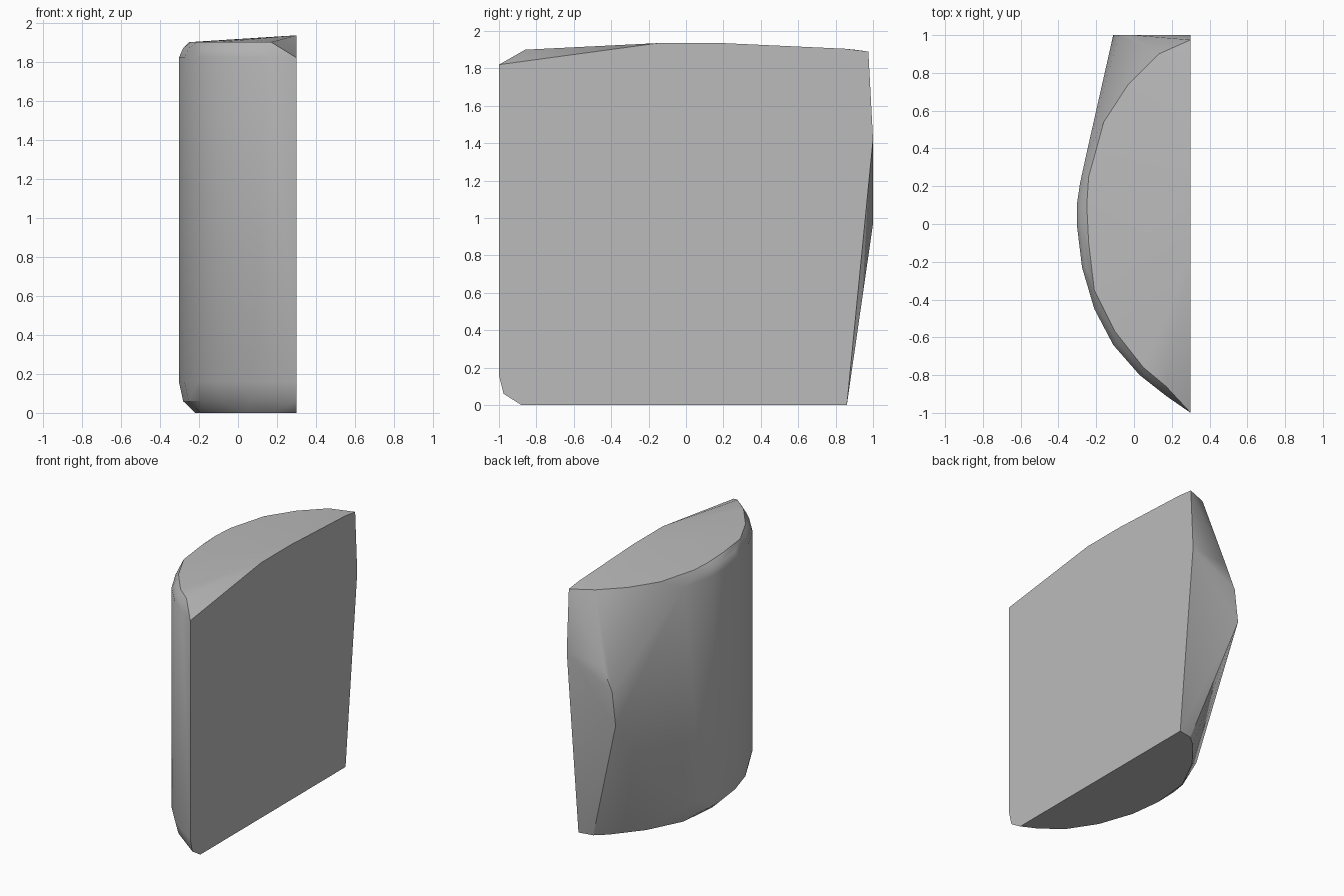
import bpy, bmesh, math

cube = bpy.data.objects.get("Cube")
if cube:
    bpy.data.objects.remove(cube, do_unlink=True)

# One plain grey
grey = bpy.data.materials.new("plain grey")
grey.use_nodes = True
colour = (0.5, 0.5, 0.5, 1)
grey.diffuse_color = colour
grey.node_tree.nodes["Principled BSDF"].inputs["Base Color"].default_value = colour

FLAT = 0.3  # x of the flat side

# Curved side: plan profile, repeated near the bottom and near the top
arc = [(FLAT, -1), (0.17, -0.91), (0.03, -0.8), (-0.11, -0.64), (-0.21, -0.45),
       (-0.275, -0.23), (-0.303, 0), (-0.303, 0.1), (-0.285, 0.22), (-0.25, 0.38)]
points = [(x, y, z) for x, y in arc for z in (0.16, 1.82)]

# Half-way ring of the rounded rims
points += [(x + 0.022, y * 0.985, z) for x, y in arc[2:9] for z in (0.06, 1.87)]

# Top outline, sloping up to a low ridge along the flat side
points += [(x, y, 1.9) for x, y in
           [(0.17, -0.86), (0.05, -0.76), (-0.1, -0.57), (-0.21, -0.35), (-0.24, -0.1),
            (-0.25, 0.1), (-0.24, 0.25), (-0.16, 0.54), (-0.03, 0.74), (0.13, 0.9)]]
points += [(FLAT, y, z) for y, z in
           [(-0.98, 1.82), (-0.15, 1.935), (0.2, 1.935), (0.85, 1.905), (0.975, 1.89)]]

# Bottom outline
points += [(x, y, 0) for x, y in
           [(FLAT, -0.88), (0.18, -0.82), (0.03, -0.7), (-0.1, -0.5), (-0.19, -0.24),
            (-0.22, 0), (-0.19, 0.3), (-0.06, 0.56), (0.11, 0.77), (0.19, 0.84), (FLAT, 0.86)]]
points.append((FLAT, -0.975, 0.06))

# Bulging back tip
points += [(x, 1, z) for x, z in
           [(-0.11, 0.97), (-0.08, 1.22), (0, 1.39), (FLAT, 1.42)]]

# Wrap the outlines into one closed solid
bm = bmesh.new()
for p in points:
    bm.verts.new(p)
hull = bmesh.ops.convex_hull(bm, input=bm.verts[:])
inside = {v for v in hull["geom_interior"] + hull["geom_unused"]
          if isinstance(v, bmesh.types.BMVert)}
bmesh.ops.delete(bm, geom=list(inside), context="VERTS")
bmesh.ops.dissolve_limit(bm, angle_limit=math.radians(0.5), verts=bm.verts[:], edges=bm.edges[:])
bmesh.ops.recalc_face_normals(bm, faces=bm.faces[:])
mesh = bpy.data.meshes.new("half_round_block")
bm.to_mesh(mesh)
bm.free()
mesh.materials.append(grey)

block = bpy.data.objects.new("half_round_block", mesh)
bpy.context.collection.objects.link(block)
bpy.ops.object.select_all(action="DESELECT")
block.select_set(True)
bpy.context.view_layer.objects.active = block
bpy.ops.object.shade_smooth_by_angle(angle=math.radians(30))
